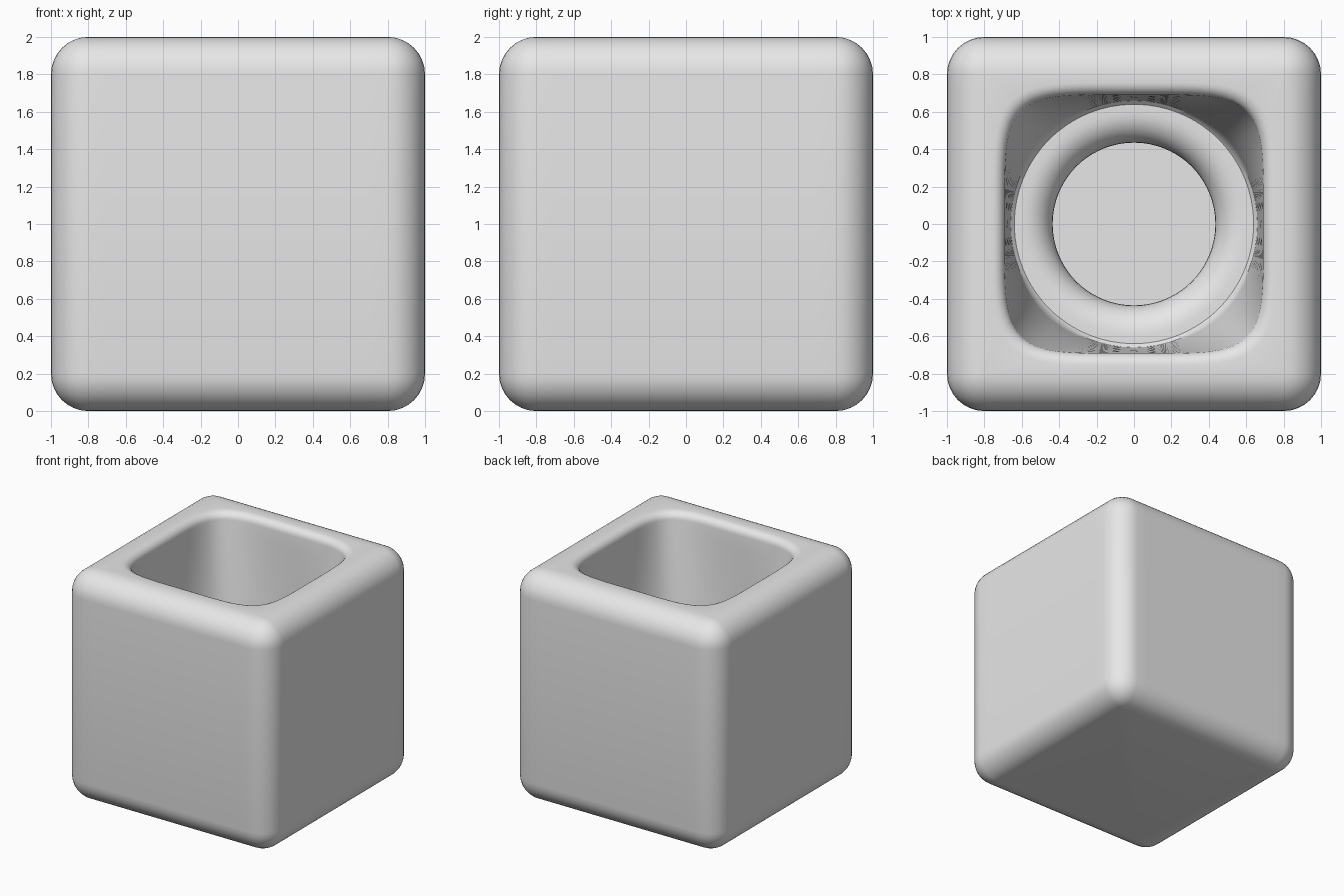
import bpy, bmesh, math

if "Cube" in bpy.data.objects:
    bpy.data.objects.remove(bpy.data.objects["Cube"])

CORE, R = 0.8, 0.2          # box core half-size and edge radius
LEDGE, FLOOR = 0.8, 0.3     # cavity step and floor heights
SIDE, ARC = 16, 8           # segments per flat side and per corner


def rounded_square():
    """Core point and outward normal for each column of the loft."""
    cols = []
    for q in range(4):
        a0 = q * math.pi / 2
        c, s = math.cos(a0), math.sin(a0)
        turn = lambda x, y: (x * c - y * s, x * s + y * c)
        for i in range(1, SIDE):                       # flat side
            cols.append((turn(CORE, -CORE + 2 * CORE * i / SIDE), turn(1, 0)))
        for i in range(ARC + 1):                       # corner arc
            a = i / ARC * math.pi / 2
            cols.append((turn(CORE, CORE), turn(math.cos(a), math.sin(a))))
    return cols


COLS = rounded_square()
ANGLES = [math.atan2(p[1] + R * n[1], p[0] + R * n[0]) for p, n in COLS]


def box_ring(r, z):
    return [(p[0] + n[0] * r, p[1] + n[1] * r, z) for p, n in COLS]


def cavity_ring(size, z, blend):
    """Soft square (blend 0) to circle (blend 1)."""
    ring = []
    for a in ANGLES:
        sq = (abs(math.cos(a)) ** 5 + abs(math.sin(a)) ** 5) ** -0.2
        r = size * (sq * (1 - blend) + blend)
        ring.append((r * math.cos(a), r * math.sin(a), z))
    return ring


rings = []
# outer shell: bottom fillet, walls, top fillet
for i in range(9):
    a = i / 8 * math.pi / 2
    rings.append(box_ring(R * math.sin(a), R - R * math.cos(a)))
for i in range(9):
    a = i / 8 * math.pi / 2
    rings.append(box_ring(R * math.cos(a), 2 - R + R * math.sin(a)))
# rounded lip of the opening
for i in range(7):
    a = i / 6 * math.pi / 2
    rings.append(cavity_ring(0.755 - 0.065 * math.sin(a), 1.935 + 0.065 * math.cos(a), 0))
# wall changing from soft square to circle
for i in range(1, 11):
    t = i / 10
    rings.append(cavity_ring(0.69 - 0.03 * t, 1.935 + (LEDGE + 0.02 - 1.935) * t, t))
# ledge rounding over into the round well
rings.append(cavity_ring(0.64, LEDGE, 1))
for i in range(9):
    a = i / 8 * math.pi / 2
    rings.append(cavity_ring(0.595 - 0.16 * math.sin(a), LEDGE - 0.16 + 0.16 * math.cos(a), 1))
rings.append(cavity_ring(0.435, FLOOR, 1))

bm = bmesh.new()
loops = [[bm.verts.new(p) for p in ring] for ring in rings]
n = len(COLS)
for lo, hi in zip(loops, loops[1:]):
    for i in range(n):
        j = (i + 1) % n
        bm.faces.new((lo[i], lo[j], hi[j], hi[i]))
bm.faces.new(loops[0][::-1])      # underside
bm.faces.new(loops[-1])           # well floor
bmesh.ops.remove_doubles(bm, verts=bm.verts, dist=1e-5)
bmesh.ops.dissolve_degenerate(bm, edges=bm.edges, dist=1e-5)
bmesh.ops.recalc_face_normals(bm, faces=bm.faces)

mesh = bpy.data.meshes.new("cube_pot")
bm.to_mesh(mesh)
bm.free()
pot = bpy.data.objects.new("cube_pot", mesh)
bpy.context.collection.objects.link(pot)

grey = bpy.data.materials.new("light_grey")
grey.diffuse_color = (0.8, 0.8, 0.8, 1)
grey.use_nodes = True
grey.node_tree.nodes["Principled BSDF"].inputs["Base Color"].default_value = grey.diffuse_color
mesh.materials.append(grey)

bpy.context.view_layer.objects.active = pot
pot.select_set(True)
bpy.ops.object.shade_smooth_by_angle(angle=math.radians(40))
